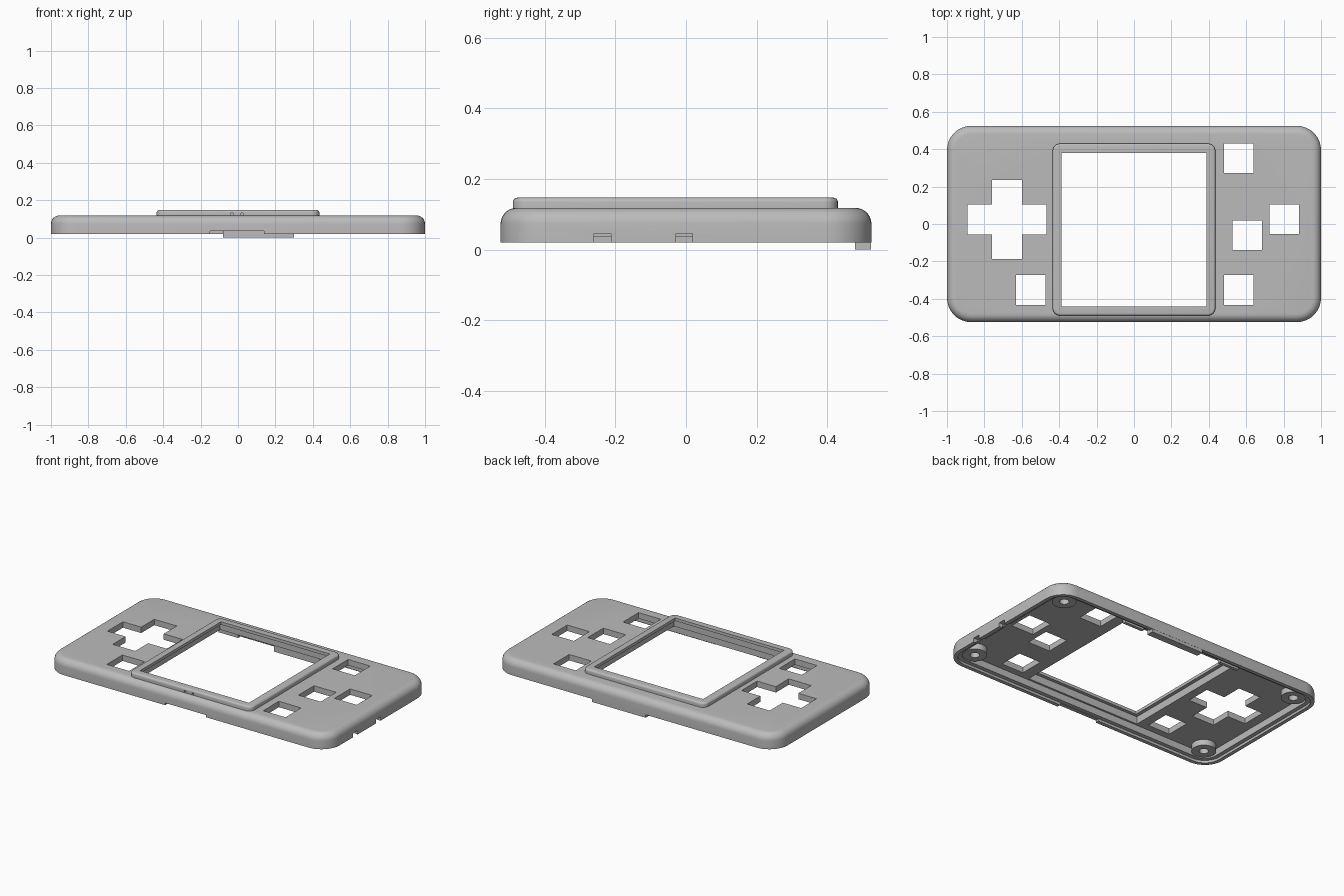
import bpy, bmesh, math
from mathutils import Vector

cube = bpy.data.objects.get("Cube")
if cube:
    bpy.data.objects.remove(cube, do_unlink=True)

grey = bpy.data.materials.new("plain_grey_plastic")
grey.use_nodes = True
COLOUR = (0.5, 0.5, 0.5, 1)
grey.diffuse_color = COLOUR
grey.node_tree.nodes["Principled BSDF"].inputs["Base Color"].default_value = COLOUR


def finish(name, bm):
    bmesh.ops.recalc_face_normals(bm, faces=bm.faces[:])
    mesh = bpy.data.meshes.new(name)
    bm.to_mesh(mesh)
    bm.free()
    mesh.materials.append(grey)
    ob = bpy.data.objects.new(name, mesh)
    bpy.context.collection.objects.link(ob)
    return ob


def rounded_block(name, x0, x1, y0, y1, radius, levels, steps=8):
    """Loft of rounded rectangles; levels are (inset, z) pairs."""
    bm = bmesh.new()
    rings = []
    for inset, z in levels:
        r = max(radius - inset, 0.002)
        ring = []
        for k, (sx, sy) in enumerate([(1, 1), (-1, 1), (-1, -1), (1, -1)]):
            cx = (x1 - inset - r) if sx > 0 else (x0 + inset + r)
            cy = (y1 - inset - r) if sy > 0 else (y0 + inset + r)
            for i in range(steps + 1):
                a = math.pi / 2 * (k + i / steps)
                ring.append(bm.verts.new((cx + r * math.cos(a), cy + r * math.sin(a), z)))
        rings.append(ring)
    n = len(rings[0])
    for low, high in zip(rings, rings[1:]):
        for i in range(n):
            j = (i + 1) % n
            bm.faces.new((low[i], low[j], high[j], high[i]))
    bm.faces.new(rings[0][::-1])
    bm.faces.new(rings[-1])
    return finish(name, bm)


def box(name, x0, x1, y0, y1, z0, z1):
    bm = bmesh.new()
    bmesh.ops.create_cube(bm, size=1)
    for v in bm.verts:
        v.co = Vector(((x0 + x1) / 2 + v.co.x * (x1 - x0),
                       (y0 + y1) / 2 + v.co.y * (y1 - y0),
                       (z0 + z1) / 2 + v.co.z * (z1 - z0)))
    return finish(name, bm)


def cylinder(name, x, y, radius, z0, z1):
    bm = bmesh.new()
    bmesh.ops.create_cone(bm, cap_ends=True, segments=32, radius1=radius,
                          radius2=radius, depth=z1 - z0)
    bmesh.ops.translate(bm, verts=bm.verts[:], vec=(x, y, (z0 + z1) / 2))
    return finish(name, bm)


def combine(target, tool, operation):
    """Apply a boolean and discard the tool."""
    mod = target.modifiers.new("cut", "BOOLEAN")
    mod.operation = operation
    mod.solver = "EXACT"
    mod.object = tool
    bpy.context.view_layer.objects.active = target
    bpy.ops.object.modifier_apply(modifier=mod.name)
    bpy.data.objects.remove(tool, do_unlink=True)


def fillet(base, top, radius, steps):
    """Levels of a straight wall ending in a rounded top edge."""
    arc = [math.pi / 2 * i / steps for i in range(steps + 1)]
    return [(0, base)] + [(radius * (1 - math.cos(a)), top - radius * (1 - math.sin(a)))
                          for a in arc]


# Outer shell with a rounded top edge
HX, HY, CORNER = 1.0, 0.525, 0.13
shell = rounded_block("front_shell", -HX, HX, -HY, HY, CORNER,
                      fillet(0.02, 0.118, 0.045, 7))

# Hollow underside with a stepped rim
for inset, height in [(0.05, 0.08), (0.024, 0.036)]:
    cavity = rounded_block("cavity_cutter", -HX, HX, -HY, HY, CORNER,
                           [(inset, -0.05), (inset, height)])
    combine(shell, cavity, "DIFFERENCE")

# Raised screen bezel, screen pocket and opening
bezel = rounded_block("screen_bezel", -0.435, 0.435, -0.49, 0.43, 0.04,
                      fillet(0.095, 0.147, 0.012, 4), 6)
combine(shell, bezel, "UNION")

# Screw bosses and internal screen clips
BX, BY = 0.87, 0.405
corners = [(sx * BX, sy * BY) for sx in (-1, 1) for sy in (-1, 1)]
for x, y in corners:
    combine(shell, cylinder("screw_boss", x, y, 0.072, 0.042, 0.09), "UNION")
for x in (-0.36, 0.36):
    combine(shell, box("screen_clip", x - 0.07, x + 0.07, 0.415, 0.435, 0.055, 0.09), "UNION")

# Locating tab under the back edge
combine(shell, box("back_tab", -0.08, 0.30, 0.478, 0.524, 0.0, 0.05), "UNION")

combine(shell, box("pocket_cutter", -0.41, 0.41, -0.463, 0.405, 0.04, 0.128), "DIFFERENCE")
combine(shell, box("screen_cutter", -0.387, 0.387, -0.442, 0.38, 0.0, 0.2), "DIFFERENCE")

# Screw holes
for x, y in corners:
    combine(shell, cylinder("screw_cutter", x, y, 0.028, 0.0, 0.09), "DIFFERENCE")

# Cross pad opening
combine(shell, box("cross_cutter", -0.89, -0.467, -0.055, 0.103, 0.0, 0.2), "DIFFERENCE")
combine(shell, box("cross_cutter", -0.76, -0.6, -0.186, 0.236, 0.0, 0.2), "DIFFERENCE")

# Square button openings
BUTTON = 0.079
for x, y in [(-0.551, -0.353), (0.561, -0.353), (0.561, 0.351),
             (0.606, -0.06), (0.803, 0.025)]:
    combine(shell, box("button_cutter", x - BUTTON, x + BUTTON,
                       y - BUTTON, y + BUTTON, 0.0, 0.2), "DIFFERENCE")

# Notches in the left side wall and the front rim
for y in (-0.237, -0.005):
    combine(shell, box("side_notch_cutter", 0.9, 1.1, y - 0.024, y + 0.024, 0.0, 0.045),
            "DIFFERENCE")
combine(shell, box("front_notch_cutter", -0.15, 0.14, -0.6, -0.49, 0.0, 0.034), "DIFFERENCE")

# Two tiny slots at the front of the bezel
for x in (-0.033, 0.022):
    combine(shell, box("bezel_slot_cutter", x - 0.006, x + 0.006, -0.52, -0.48, 0.119, 0.13),
            "DIFFERENCE")

bpy.ops.object.select_all(action="DESELECT")
shell.select_set(True)
bpy.context.view_layer.objects.active = shell
bpy.ops.object.shade_smooth_by_angle(angle=math.radians(30))
